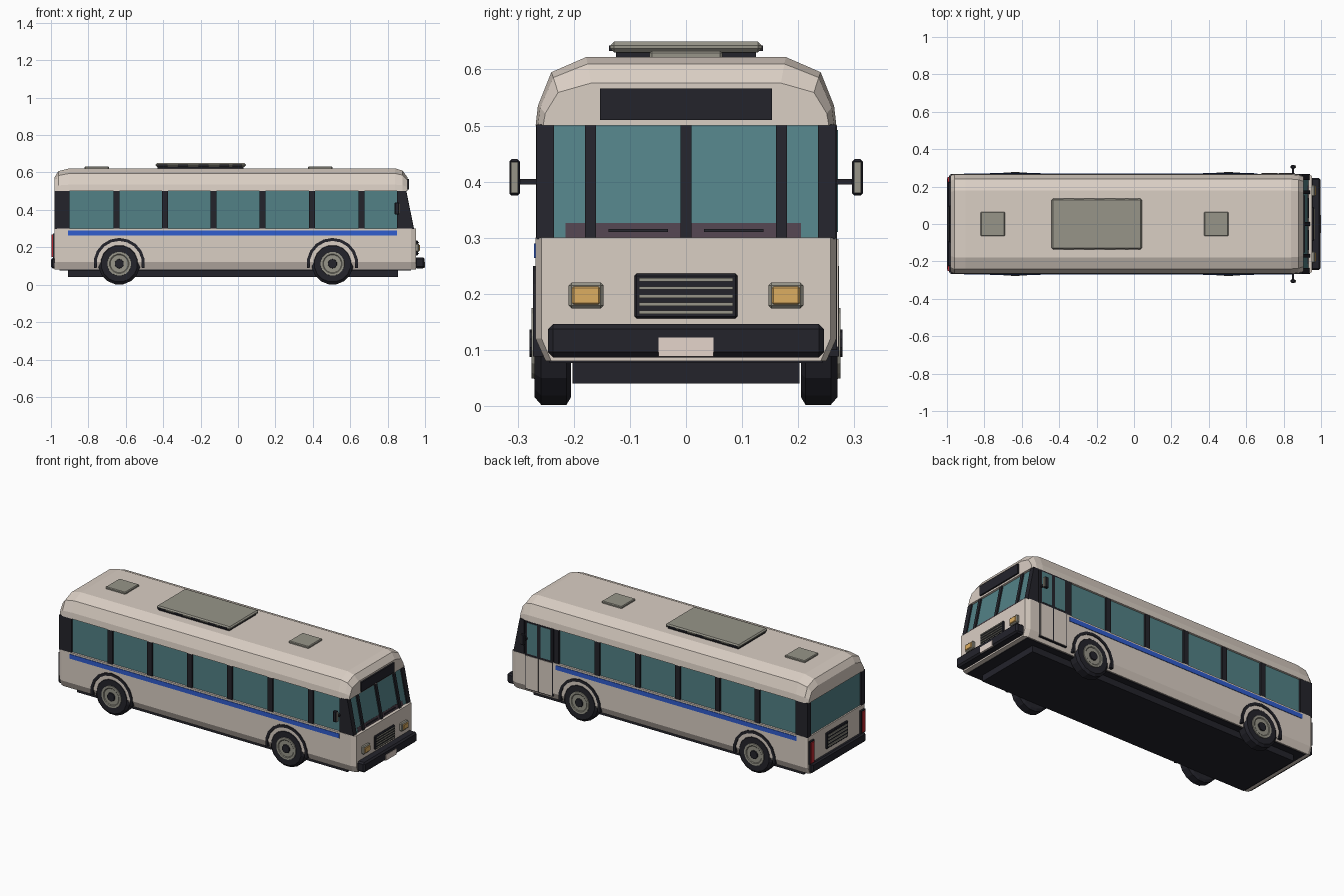
import bpy, bmesh, math
from mathutils import Vector

if "Cube" in bpy.data.objects:
    bpy.data.objects.remove(bpy.data.objects["Cube"])

COL = {
    "cream": (.70, .62, .55), "dark": (.017, .017, .024), "glass": (.085, .22, .24),
    "blue": (.03, .11, .62), "grey": (.31, .30, .25), "amber": (.72, .42, .12),
    "red": (.5, .02, .03), "plate": (.78, .66, .60), "dash": (.08, .055, .075),
}
MATS = {}
for key, c in COL.items():
    MATS[key] = bpy.data.materials.new(key)
    MATS[key].diffuse_color = (*c, 1)


def finish(name, bm, mat):
    bmesh.ops.recalc_face_normals(bm, faces=bm.faces[:])
    me = bpy.data.meshes.new(name)
    bm.to_mesh(me)
    bm.free()
    me.materials.append(MATS[mat])
    ob = bpy.data.objects.new(name, me)
    bpy.context.collection.objects.link(ob)
    return ob


def box(name, x, y, z, mat, bevel=0):
    """Box from (min, max) ranges, optionally chamfered."""
    bm = bmesh.new()
    bmesh.ops.create_cube(bm, size=1)
    for v in bm.verts:
        v.co = Vector([(a + b) / 2 + c * (b - a) for (a, b), c in zip((x, y, z), v.co)])
    if bevel:
        bmesh.ops.bevel(bm, geom=bm.edges[:], offset=bevel, segments=1, affect='EDGES')
    return finish(name, bm, mat)


def loft(name, rings, mat):
    """Skin equal-length closed rings and cap both ends."""
    bm = bmesh.new()
    vs = [[bm.verts.new(p) for p in r] for r in rings]
    n = len(vs[0])
    for a, b in zip(vs, vs[1:]):
        for i in range(n):
            j = (i + 1) % n
            bm.faces.new((a[i], a[j], b[j], b[i]))
    bm.faces.new(vs[0])
    bm.faces.new(vs[-1])
    return finish(name, bm, mat)


def prism(name, prof, y0, y1, mat):
    """Side profile (x, z) extruded across y."""
    return loft(name, [[(x, y, z) for x, z in prof] for y in (y0, y1)], mat)


def turned(name, cx, cz, side, prof, mat, n=16):
    """Rings (y, radius) about a wheel axle."""
    ang = [math.tau * (i + .5) / n for i in range(n)]
    return loft(name, [[(cx + r * math.cos(a), side * y, cz + r * math.sin(a)) for a in ang]
                       for y, r in prof], mat)


def hull(name, half, stations, z0, mat):
    """Mirrored half section swept along x; stations = (x, y scale, z scale)."""
    sec = half + [(-y, z) for y, z in reversed(half)]
    return loft(name, [[(x, y * sy, z0 + (z - z0) * sz) for y, z in sec]
                       for x, sy, sz in stations], mat)


# Body shell
hull("lower_body", [(.25, .08), (.268, .12), (.268, .30)],
     [(-.98, .975, 1), (-.965, 1, 1), (.925, 1, 1), (.952, .96, 1)], .30, "cream")
hull("roof", [(.268, .50), (.264, .535), (.24, .595), (.178, .622)],
     [(-.982, .96, .6), (-.96, 1, .88), (-.90, 1, 1), (.84, 1, 1), (.88, .985, .9),
      (.905, .95, .62)], .50, "cream")
prism("cabin_glass", [(-.972, .29), (.935, .29), (.89, .51), (-.972, .51)], -.256, .256, "glass")
box("underfloor", (-.955, .925), (-.243, .243), (.077, .085), "dark")
box("chassis", (-.91, .855), (-.202, .202), (.04, .08), "dark")


# Windscreen posts, dashboard and wipers follow the slope
def on_screen(name, y0, y1, za, zb, mat, out=.008):
    fx = lambda z: .935 - (z - .29) * .2045
    prism(name, [(fx(za) - .01, za), (fx(za) + out, za), (fx(zb) + out, zb), (fx(zb) - .01, zb)],
          y0, y1, mat)


for y in (-.17, 0, .17):
    on_screen("windscreen_post", y - .01, y + .01, .298, .502, "dark")
on_screen("dashboard", -.215, .205, .298, .326, "dash", .001)
for y in (-.085, .085):
    on_screen("wiper", y - .053, y + .053, .31, .316, "dark", .005)

for s in (-1, 1):
    # Corner and side window pillars
    xs = .85 if s < 0 else .87
    prism("front_corner_pillar", [(xs, .298), (.94, .298), (.899, .502), (xs, .502)],
          s * .235, s * .266, "dark")
    box("rear_corner_pillar", (-.98, -.90), sorted((s * .235, s * .267)), (.298, .502), "dark")
    for x in (-.65, -.39, -.13, .13, .395, .66):
        box("window_pillar", (x - .016, x + .016), sorted((s * .24, s * .266)), (.298, .502), "dark")
    box("side_stripe", (-.91, .85 if s < 0 else .66), sorted((s * .26, s * .271)), (.264, .29), "blue")

    # Mirrors
    box("mirror_arm", (.845, .855), sorted((s * .25, s * .30)), (.395, .405), "dark")
    box("mirror_housing", (.838, .862), sorted((s * .296, s * .315)), (.375, .44), "dark", .004)
    box("mirror_face", (.86, .865), sorted((s * .299, s * .312)), (.38, .435), "grey")

    # Headlights and tail lights
    y = s * .178
    box("headlight_frame", (.94, .968), (y - .031, y + .031), (.174, .22), "grey", .005)
    box("headlight", (.96, .973), (y - .025, y + .025), (.181, .213), "amber", .003)
    box("tail_light_frame", (-.99, -.97), (s * .238 - .02, s * .238 + .02), (.14, .275), "dark")
    box("tail_light", (-.996, -.98), (s * .238 - .014, s * .238 + .014), (.147, .268), "red")

    # Wheels and arches
    for cx in (-.635, .505):
        turned("tyre", cx, .112, s, [(.205, .098), (.213, .112), (.258, .112), (.27, .098)], "dark")
        turned("rim", cx, .112, s, [(.26, .066), (.275, .064), (.275, .052), (.272, .048)], "grey")
        turned("hub", cx, .112, s, [(.26, .027), (.279, .024)], "dark", 10)
        arc = [math.radians(-10 + 200 * i / 10) for i in range(11)]
        loft("wheel_arch", [[(cx + r * math.cos(a), s * yy, .112 + r * math.sin(a))
                             for r, yy in ((.122, .255), (.138, .255), (.138, .273), (.122, .273))]
                            for a in arc], "dark")

# Folding door on the far side
box("door_surround", (.68, .862), (.25, .2695), (.10, .50), "dark")
for x in (.685, .774):
    box("door_panel", (x, x + .083), (.26, .272), (.105, .298), "cream")
    box("door_window", (x + .008, x + .075), (.26, .271), (.31, .492), "glass")

# Front end
box("front_bumper", (.945, .998), (-.246, .246), (.087, .146), "dark", .009)
box("front_plate", (.99, 1.0), (-.049, .049), (.088, .122), "plate")
box("front_grille", (.94, .962), (-.092, .092), (.156, .236), "dark", .004)
for i in range(5):
    z = .167 + i * .0145
    box("front_grille_slat", (.955, .967), (-.084, .084), (z - .003, z + .003), "grey")
box("destination_sign", (.89, .914), (-.153, .153), (.51, .566), "dark")

# Rear end
box("rear_bumper", (-1.0, -.965), (-.25, .25), (.087, .142), "dark", .008)
box("rear_grille", (-.989, -.97), (-.10, .10), (.17, .265), "dark", .004)
for i in range(4):
    z = .187 + i * .02
    box("rear_grille_slat", (-.993, -.98), (-.09, .09), (z - .004, z + .004), "grey")

# Roof equipment
box("air_unit_base", (-.43, .03), (-.125, .125), (.615, .64), "dark")
box("air_unit_cover", (-.44, .042), (-.135, .135), (.63, .65), "grey", .007)
for x in (-.40, -.29, -.18, -.07, .0):
    for s in (-1, 1):
        box("air_unit_vent", (x - .03, x + .022), sorted((s * .12, s * .137)), (.633, .643), "dark")
for x in (-.755, .44):
    box("roof_hatch", (x - .065, x + .065), (-.065, .065), (.615, .633), "grey", .004)

for m in bpy.data.materials:
    if m.users and not m.is_grease_pencil:
        m.use_nodes = True
        m.node_tree.nodes["Principled BSDF"].inputs["Base Color"].default_value = m.diffuse_color
